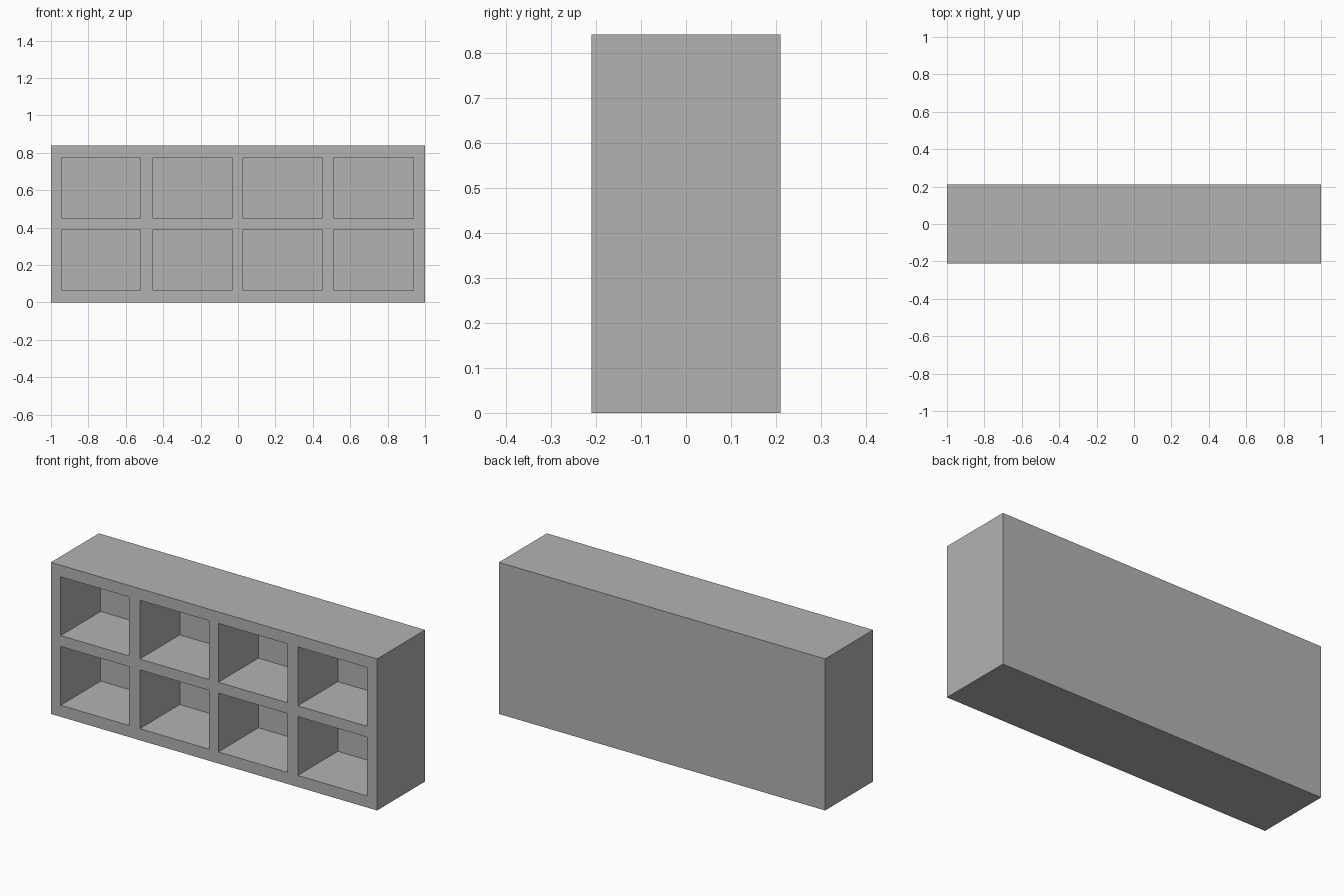
import bpy, bmesh

if "Cube" in bpy.data.objects:
    bpy.data.objects.remove(bpy.data.objects["Cube"])

XS = [-1, -0.94, -0.52, -0.455, -0.032, 0.027, 0.45, 0.514, 0.937, 1]
ZS = [0, 0.064, 0.39, 0.45, 0.776, 0.84]
FRONT, BACK, CUBBY_DEPTH = -0.21, 0.21, 0.35

grey = bpy.data.materials.new("grey")
grey.diffuse_color = (0.45, 0.45, 0.45, 1)
grey.use_nodes = True
grey.node_tree.nodes["Principled BSDF"].inputs["Base Color"].default_value = grey.diffuse_color

bm = bmesh.new()

# front face, divided into frame bars and cubby openings
verts = [[bm.verts.new((x, FRONT, z)) for z in ZS] for x in XS]
openings = []
for i in range(len(XS) - 1):
    for j in range(len(ZS) - 1):
        face = bm.faces.new((verts[i][j], verts[i + 1][j],
                             verts[i + 1][j + 1], verts[i][j + 1]))
        if i % 2 and j % 2:
            openings.append(face)

# outer walls and back panel
rim = [e for e in bm.edges if e.is_boundary]
walls = bmesh.ops.extrude_edge_only(bm, edges=rim)["geom"]
for v in walls:
    if isinstance(v, bmesh.types.BMVert):
        v.co.y = BACK
back_rim = [e for e in bm.edges if e.is_boundary]
bmesh.ops.contextual_create(bm, geom=back_rim)

# cubbies pushed in from the front
for face in bmesh.ops.extrude_discrete_faces(bm, faces=openings)["faces"]:
    for v in face.verts:
        v.co.y = FRONT + CUBBY_DEPTH

bmesh.ops.recalc_face_normals(bm, faces=bm.faces[:])
mesh = bpy.data.meshes.new("cubby_shelf")
bm.to_mesh(mesh)
bm.free()
mesh.materials.append(grey)
shelf = bpy.data.objects.new("cubby_shelf", mesh)
bpy.context.collection.objects.link(shelf)
